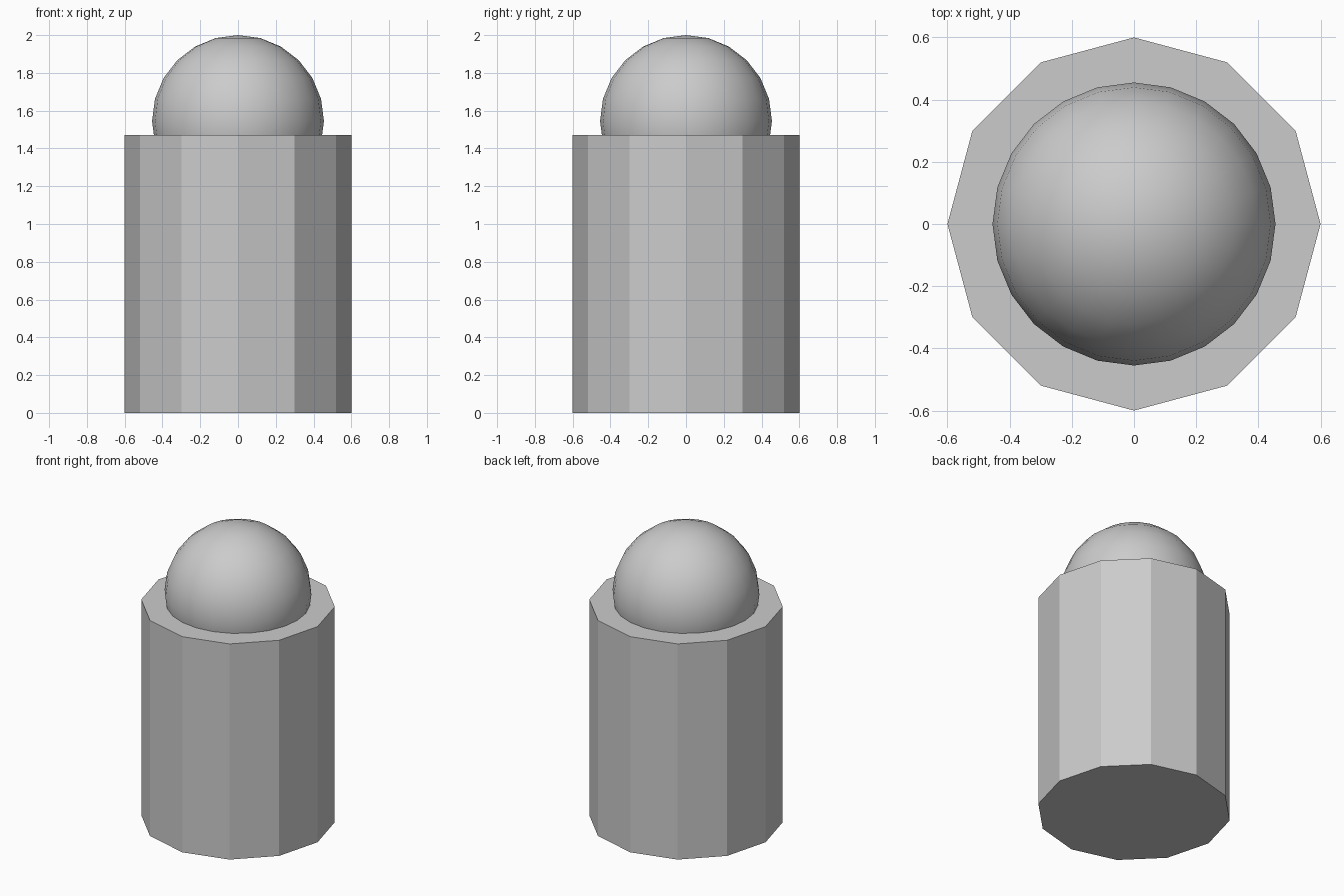
import bpy

if "Cube" in bpy.data.objects:
    bpy.data.objects.remove(bpy.data.objects["Cube"])

BODY_RADIUS, BODY_HEIGHT = 0.6, 1.47
DOME_RADIUS = 0.455

grey = bpy.data.materials.new("plain grey")
grey.diffuse_color = (0.6, 0.6, 0.6, 1)
grey.use_nodes = True
grey.node_tree.nodes["Principled BSDF"].inputs["Base Color"].default_value = grey.diffuse_color


def finish(name):
    obj = bpy.context.object
    obj.name = name
    obj.data.materials.append(grey)
    return obj


# Twelve-sided body with a corner on each axis
bpy.ops.mesh.primitive_cylinder_add(vertices=12, radius=BODY_RADIUS, depth=BODY_HEIGHT,
                                    location=(0, 0, BODY_HEIGHT / 2))
finish("body")
bpy.ops.object.shade_flat()

# Smooth ball sunk into the top of the body
bpy.ops.mesh.primitive_uv_sphere_add(segments=24, ring_count=12, radius=DOME_RADIUS,
                                     location=(0, 0, 2 - DOME_RADIUS))
finish("ball_top")
bpy.ops.object.shade_smooth()
